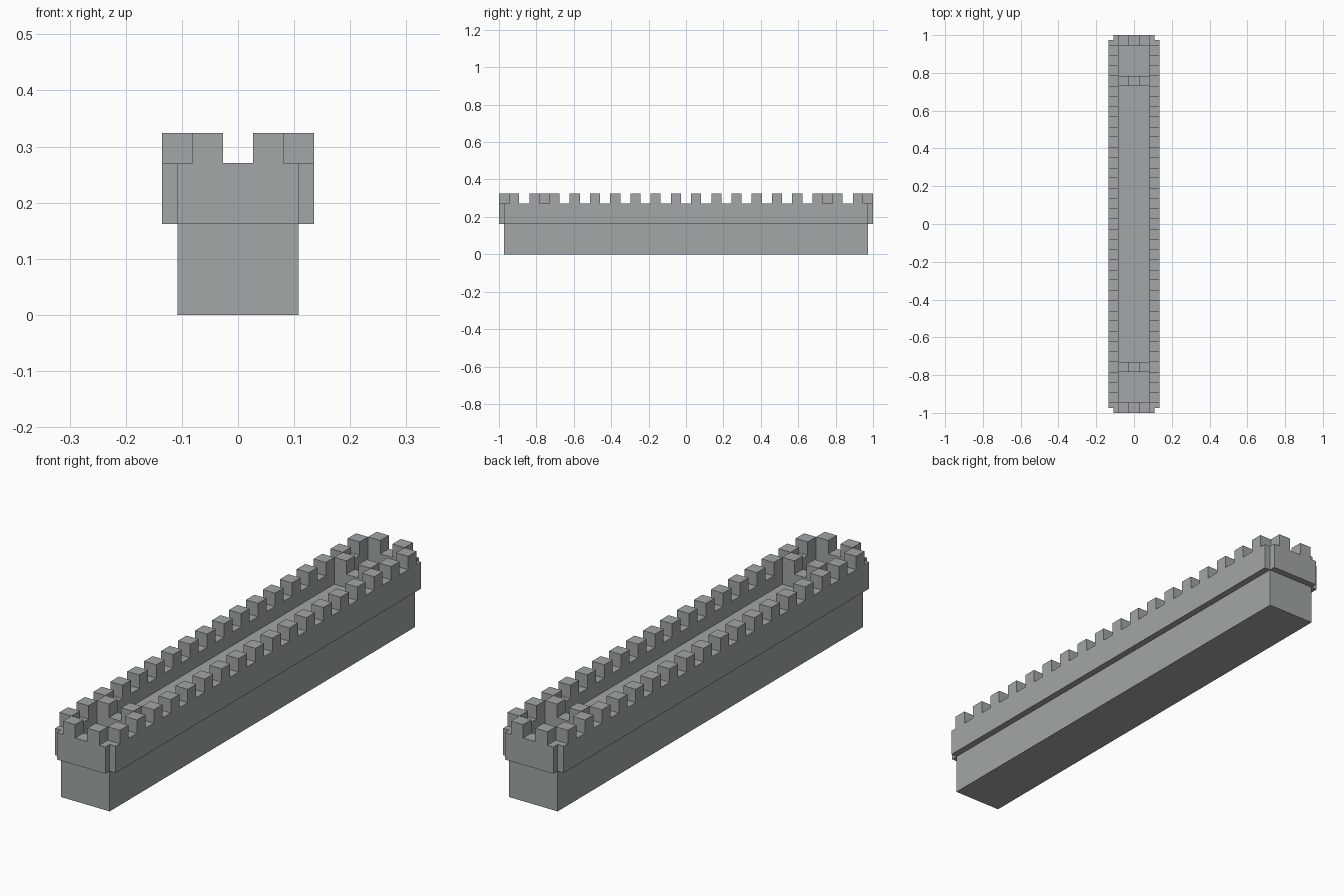
import bpy, bmesh

if "Cube" in bpy.data.objects:
    bpy.data.objects.remove(bpy.data.objects["Cube"])

U = 2 / 37  # one block of the model's grid

# Dark, slightly cool stone grey
stone = bpy.data.materials.new("stone")
stone.diffuse_color = (0.36, 0.385, 0.39, 1)
stone.use_nodes = True
stone.node_tree.nodes["Principled BSDF"].inputs["Base Color"].default_value = stone.diffuse_color


def part(name, boxes):
    """One object from boxes given as (x0, x1, y0, y1, z0, z1) in blocks."""
    bm = bmesh.new()
    for x0, x1, y0, y1, z0, z1 in boxes:
        verts = bmesh.ops.create_cube(bm, size=1)["verts"]
        for v in verts:
            v.co.x = U * (x1 if v.co.x > 0 else x0)
            v.co.y = U * (y1 if v.co.y > 0 else y0)
            v.co.z = U * (z1 if v.co.z > 0 else z0)
    mesh = bpy.data.meshes.new(name)
    bm.to_mesh(mesh)
    bm.free()
    mesh.materials.append(stone)
    obj = bpy.data.objects.new(name, mesh)
    bpy.context.collection.objects.link(obj)
    return obj


def mirror(obj, x=False, y=False):
    mod = obj.modifiers.new("mirror", "MIRROR")
    mod.use_axis = (x, y, False)
    mod.use_mirror_merge = False


# Solid wall body and the sunken walkway on top of it
part("wall_base", [(-2, 2, -18, 18, 0, 3)])
part("walkway", [(-1.5, 1.5, -17.5, 17.5, 3, 4)])

# Overhanging long parapets with evenly spaced merlons
mirror(part("side_parapet", [(1.5, 2.5, -18, 18, 3, 5)]), x=True)
mirror(part("side_merlons", [(1.5, 2.5, c - 0.5, c + 0.5, 5, 6)
                             for c in range(-17, 18, 2)]), x=True)

# End parapets, narrower than the sides so the corners are notched
mirror(part("end_parapet", [(-1.5, 1.5, 17.5, 18, 3, 5),
                            (-2, 2, 18, 18.5, 3, 5)]), y=True)
mirror(part("end_merlons", [(0.5, 1.5, 17.5, 18.5, 5, 6)]), x=True, y=True)

# Low cross walls closing off each end of the walkway
mirror(part("cross_wall", [(-1.5, 1.5, 13.5, 14.5, 4, 5)]), y=True)
mirror(part("cross_merlons", [(0.5, 1.5, 13.5, 14.5, 5, 6)]), x=True, y=True)
